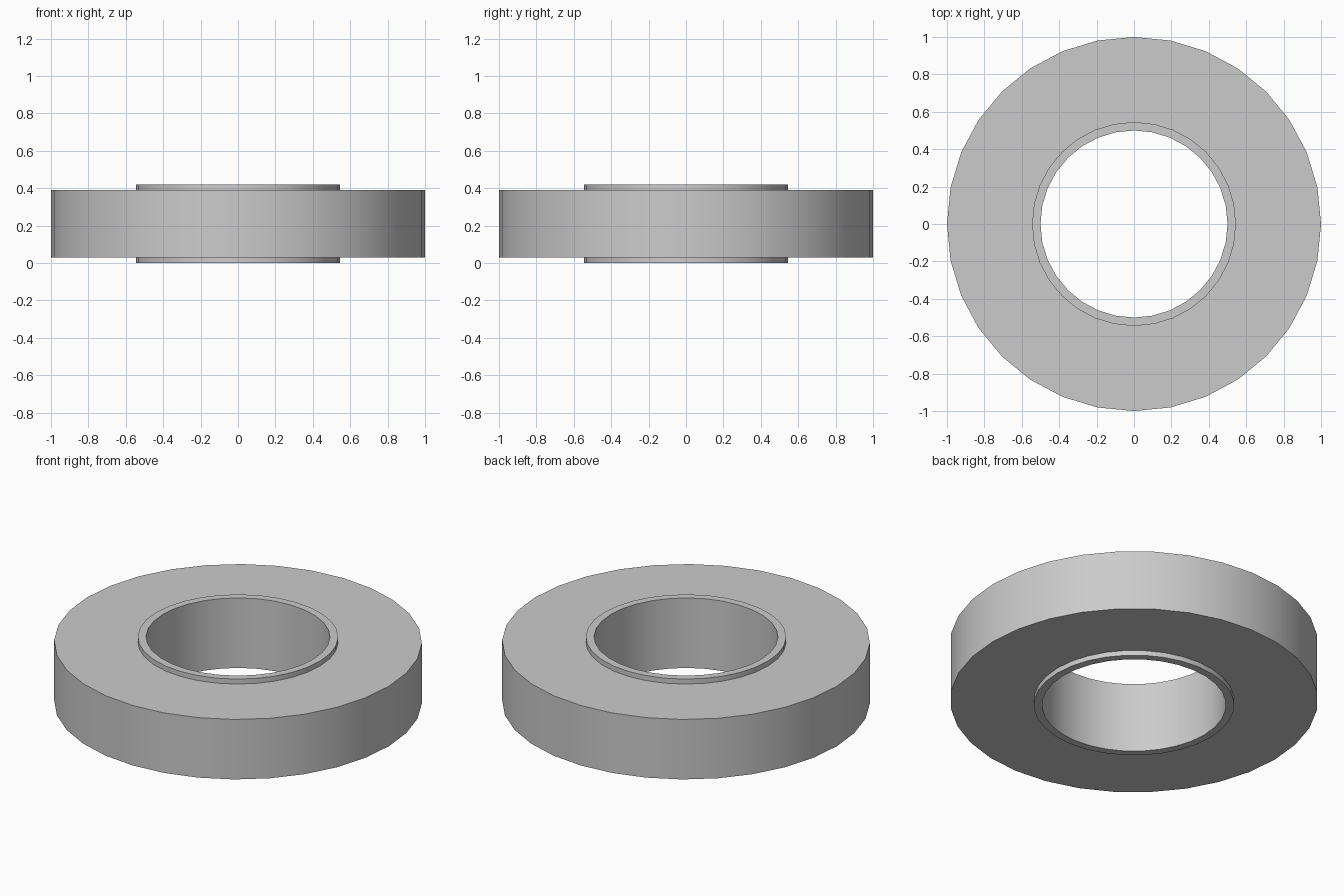
import bpy, bmesh
from math import tau, cos, sin, radians

if "Cube" in bpy.data.objects:
    bpy.data.objects.remove(bpy.data.objects["Cube"])

SIDES = 32

# Cross-section (radius, z): bore, raised collar lips and wide outer ring
profile = [
    (0.50, 0.0), (0.545, 0.0), (0.545, 0.03), (1.0, 0.03),
    (1.0, 0.39), (0.545, 0.39), (0.545, 0.42), (0.50, 0.42),
]

# Revolve the closed cross-section around z
bm = bmesh.new()
rings = [[bm.verts.new((r * cos(tau * i / SIDES), r * sin(tau * i / SIDES), z))
          for r, z in profile] for i in range(SIDES)]
n = len(profile)
for i in range(SIDES):
    a, b = rings[i], rings[(i + 1) % SIDES]
    for j in range(n):
        k = (j + 1) % n
        bm.faces.new((a[j], b[j], b[k], a[k]))
bmesh.ops.recalc_face_normals(bm, faces=bm.faces)

mesh = bpy.data.meshes.new("collared_ring")
bm.to_mesh(mesh)
bm.free()
ring = bpy.data.objects.new("collared_ring", mesh)
bpy.context.collection.objects.link(ring)

# Smooth round walls, crisp rims
bpy.context.view_layer.objects.active = ring
ring.select_set(True)
bpy.ops.object.shade_smooth_by_angle(angle=radians(30))
